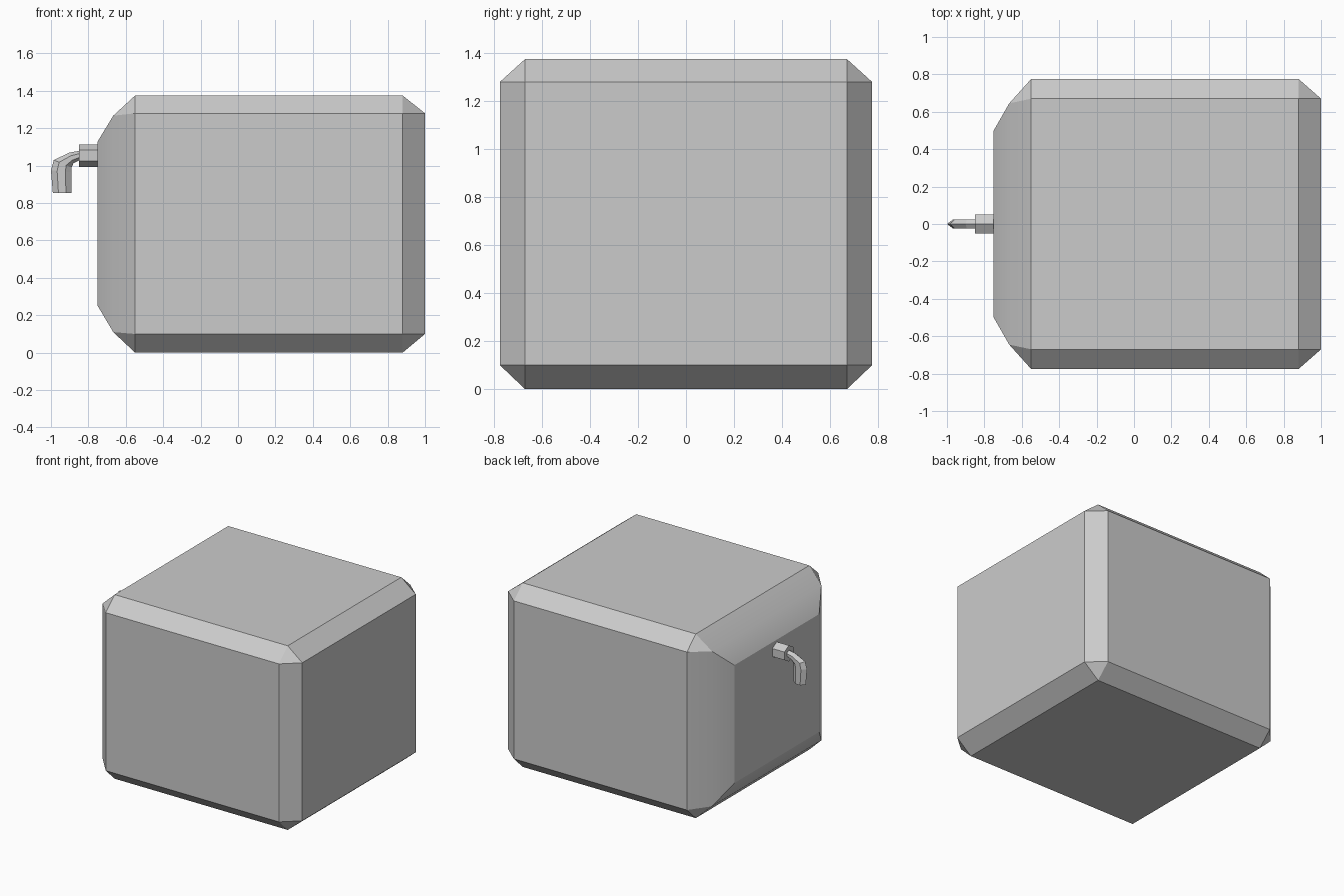
import bpy, bmesh, math
from mathutils import Matrix

if "Cube" in bpy.data.objects:
    bpy.data.objects.remove(bpy.data.objects["Cube"])


def finish(bm, name):
    bmesh.ops.recalc_face_normals(bm, faces=bm.faces[:])
    mesh = bpy.data.meshes.new(name)
    bm.to_mesh(mesh)
    bm.free()
    obj = bpy.data.objects.new(name, mesh)
    bpy.context.collection.objects.link(obj)
    return obj


# Chamfered block: convex, so hull mirrored corner points (x, half y, bottom z, top z)
corners = [
    (1.0, 0.67, 0.10, 1.28),
    (0.88, 0.775, 0.10, 1.28), (0.88, 0.67, 0.0, 1.375),
    (-0.55, 0.775, 0.10, 1.28), (-0.55, 0.67, 0.0, 1.375),
    (-0.667, 0.645, 0.11, 1.267),
    (-0.75, 0.50, 0.25, 1.13),
]
bm = bmesh.new()
for x, y, z0, z1 in corners:
    for side in (-1, 1):
        for z in (z0, z1):
            bm.verts.new((x, side * y, z))
bmesh.ops.convex_hull(bm, input=bm.verts[:])
bmesh.ops.dissolve_limit(bm, angle_limit=math.radians(1),
                         verts=bm.verts[:], edges=bm.edges[:])
body = finish(bm, "body")
bpy.context.view_layer.objects.active = body
body.select_set(True)
bpy.ops.object.shade_smooth_by_angle(angle=math.radians(20))
body.select_set(False)

# Hexagonal collar on the left face
bm = bmesh.new()
bmesh.ops.create_cone(
    bm, cap_ends=True, segments=6, radius1=0.06, radius2=0.06, depth=0.11,
    matrix=Matrix.Translation((-0.795, 0, 1.054)) @ Matrix.Rotation(math.pi / 2, 4, 'Y')
    @ Matrix.Rotation(math.pi / 2, 4, 'Z'))
finish(bm, "spout_collar")

# Flattened six-sided spout: outer and inner (x, z) points along the bend, half thickness
sections = [
    ((-0.845, 1.08), (-0.845, 1.03), 0.025),
    ((-0.90, 1.07), (-0.88, 1.012), 0.025),
    ((-0.985, 1.03), (-0.89, 0.99), 0.025),
    ((-1.0, 0.975), (-0.89, 0.965), 0.025),
    ((-0.99, 0.855), (-0.89, 0.855), 0.025),
]
bm = bmesh.new()
rings = []
for (ox, oz), (ix, iz), t in sections:
    ring = [bm.verts.new((ox + (ix - ox) * f, y, oz + (iz - oz) * f))
            for f, y in ((0, 0), (0.3, t), (0.7, t), (1, 0), (0.7, -t), (0.3, -t))]
    rings.append(ring)
for a, b in zip(rings, rings[1:]):
    for i in range(6):
        j = (i + 1) % 6
        bm.faces.new((a[i], a[j], b[j], b[i]))
bm.faces.new(rings[0])
bm.faces.new(rings[-1])
finish(bm, "spout")
